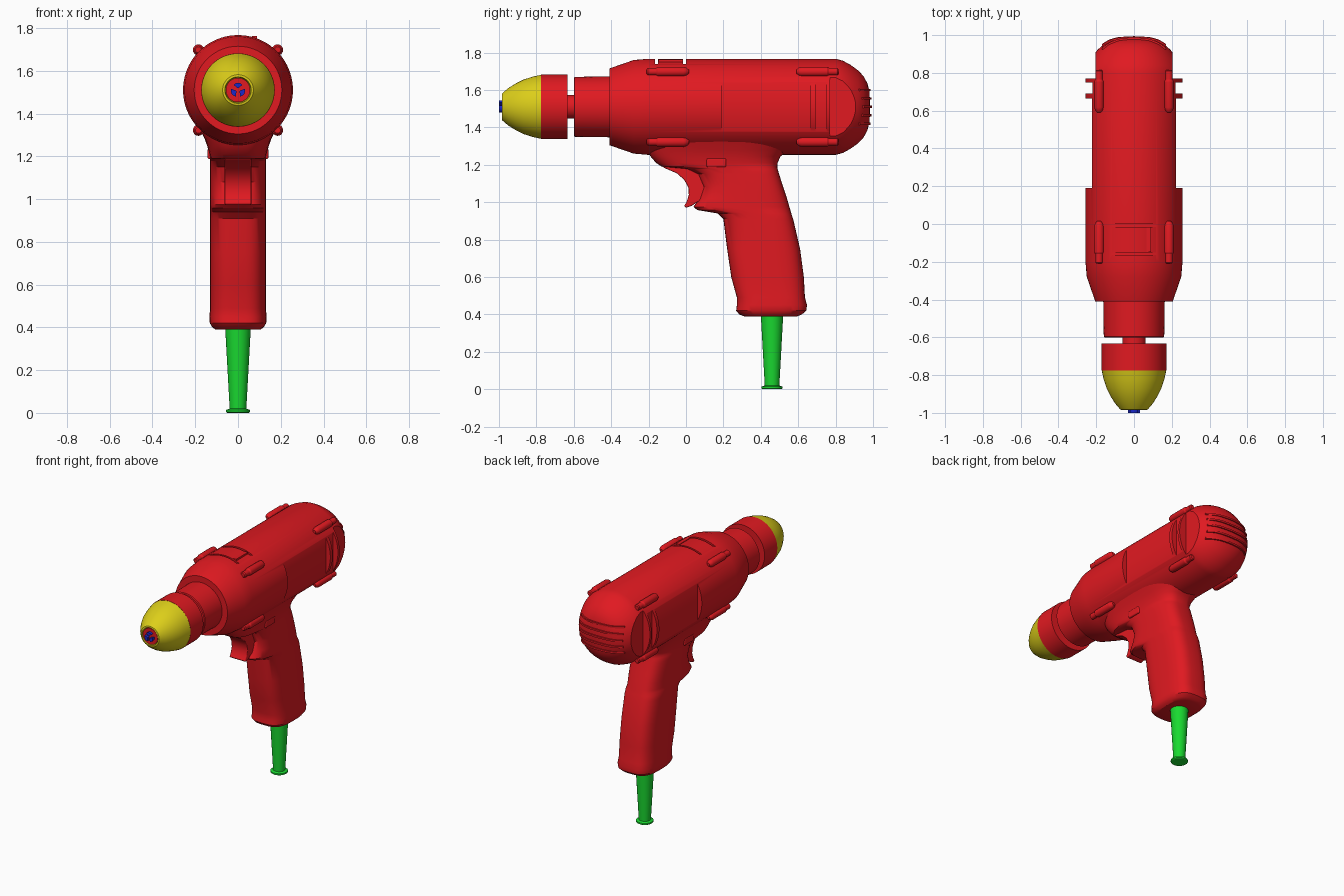
import bpy, bmesh
from math import sin, cos, pi, radians, sqrt, copysign
from mathutils import Vector

if "Cube" in bpy.data.objects:
    bpy.data.objects.remove(bpy.data.objects["Cube"])

AXIS_Z, BODY_R = 1.51, 0.257


def material(name, color):
    m = bpy.data.materials.new(name)
    m.diffuse_color = color
    m.use_nodes = True
    m.node_tree.nodes["Principled BSDF"].inputs["Base Color"].default_value = m.diffuse_color
    return m


RED = material("red", (0.75, 0.01, 0.015, 1))
YELLOW = material("yellow", (0.72, 0.62, 0.01, 1))
GREEN = material("green", (0.01, 0.7, 0.03, 1))
BLUE = material("blue", (0.01, 0.02, 0.6, 1))


def smooth(ob, angle=30):
    bpy.ops.object.select_all(action='DESELECT')
    ob.select_set(True)
    bpy.context.view_layer.objects.active = ob
    bpy.ops.object.shade_smooth_by_angle(angle=radians(angle))


def loft(name, rings, mat):
    """Skin a list of equal-length point rings and cap both ends."""
    bm = bmesh.new()
    rows = [[bm.verts.new(p) for p in ring] for ring in rings]
    n = len(rows[0])
    for a, b in zip(rows, rows[1:]):
        for i in range(n):
            j = (i + 1) % n
            bm.faces.new((a[i], a[j], b[j], b[i]))
    bm.faces.new(rows[0])
    bm.faces.new(rows[-1])
    bmesh.ops.recalc_face_normals(bm, faces=bm.faces)
    me = bpy.data.meshes.new(name)
    bm.to_mesh(me)
    bm.free()
    ob = bpy.data.objects.new(name, me)
    bpy.context.collection.objects.link(ob)
    me.materials.append(mat)
    smooth(ob)
    return ob


def lathe_y(name, profile, mat, x=0, z=AXIS_Z, n=64):
    """Turn (y, radius) pairs around an axis parallel to y."""
    return loft(name, [[(x + r * cos(2 * pi * i / n), y, z + r * sin(2 * pi * i / n))
                        for i in range(n)] for y, r in profile], mat)


def box(name, lo, hi, mat, bevel=0):
    c = [(lo[0], lo[1]), (hi[0], lo[1]), (hi[0], hi[1]), (lo[0], hi[1])]
    ob = loft(name, [[(x, y, z) for x, y in c] for z in (lo[2], hi[2])], mat)
    if bevel:
        add_bevel(ob, bevel)
    return ob


def add_bevel(ob, width):
    m = ob.modifiers.new("bevel", 'BEVEL')
    m.width, m.segments = width, 3
    bpy.context.view_layer.objects.active = ob
    bpy.ops.object.modifier_apply(modifier=m.name)
    smooth(ob)


def cut(ob, cutter):
    m = ob.modifiers.new("cut", 'BOOLEAN')
    m.operation, m.object, m.solver = 'DIFFERENCE', cutter, 'EXACT'
    bpy.context.view_layer.objects.active = ob
    bpy.ops.object.modifier_apply(modifier=m.name)
    bpy.data.objects.remove(cutter)


# Motor housing: turned body with flat sides and a recess on top
tail = [(0.80, BODY_R), (0.84, 0.246), (0.88, 0.224), (0.92, 0.195),
        (0.95, 0.163), (0.97, 0.125), (0.98, 0.085), (0.985, 0.02)]
housing = lathe_y("motor_housing", [(-0.41, 0.205), (-0.28, 0.25), (-0.2, BODY_R)] + tail, RED, n=80)
for s in (-1, 1):
    for y0, y1, x in ((0.19, 0.665, 0.222), (0.692, 0.75, 0.22), (0.77, 1.1, 0.204)):
        a, b = sorted((s * x, s * 0.4))
        cut(housing, box("cutter", (a, y0, 1.2), (b, y1, 1.8), RED))
cut(housing, box("cutter", (-0.128, -0.165, 1.738), (0.128, 0.0, 1.9), RED))
smooth(housing)

# Selector slider in the top recess
arc = [radians(90 + a) for a in range(-28, 29, 4)]
section = [(0.256 * cos(a), 0.256 * sin(a)) for a in arc] + [(0.22 * cos(a), 0.22 * sin(a)) for a in reversed(arc)]
loft("selector_slider", [[(x, y, AXIS_Z + z) for x, z in section] for y in (-0.15, -0.015)], RED)
box("selector_ridge", (0.065, -0.148, 1.73), (0.09, -0.017, 1.762), RED)

# Rear cooling ribs, following the rounded tail


def tail_y(r):
    for (y0, r0), (y1, r1) in zip(tail, tail[1:]):
        if r0 >= r >= r1:
            return y0 + (y1 - y0) * (r0 - r) / (r0 - r1)
    return tail[-1][0]


for k in range(-2, 3):
    h = k * 0.045
    xs = [-0.17 + 0.34 * i / 16 for i in range(17)]
    outline = [(x, tail_y(sqrt(x * x + h * h)) + 0.009) for x in xs] + [(0.15, 0.85), (-0.15, 0.85)]
    loft("rear_rib", [[(x, y, AXIS_Z + h + d) for x, y in outline] for d in (-0.006, 0.006)], RED)

# Corner bumpers: a thick pad with a thinner tip
for s in (-1, 1):
    for t in (-1, 1):
        for start, end, tip in ((0.015, -0.16, -0.21), (0.59, 0.765, 0.815)):
            d = copysign(1, end - start)
            lathe_y("bumper", [(start, 0.01), (start + d * 0.012, 0.021), (start + d * 0.028, 0.026),
                               (end - d * 0.01, 0.026), (end, 0.02), (tip - d * 0.006, 0.02),
                               (tip, 0.014)], RED, s * 0.185, AXIS_Z + t * 0.188, 20)

# Front collar, spindle and chuck
lathe_y("gear_collar", [(-0.6, 0.155), (-0.595, 0.16), (-0.40, 0.163)], RED)
lathe_y("spindle", [(-0.65, 0.062), (-0.59, 0.062)], RED, n=32)
lathe_y("chuck_sleeve", [(-0.775, 0.172), (-0.633, 0.172)], RED)
lathe_y("chuck_nose", [(-0.97, 0.058), (-0.985, 0.062), (-0.983, 0.072), (-0.95, 0.1), (-0.91, 0.125),
                       (-0.87, 0.145), (-0.82, 0.161), (-0.77, 0.172)], YELLOW)
lathe_y("chuck_core", [(-0.981, 0.057), (-0.95, 0.057)], RED, n=32)
for k in range(3):
    mid = radians(90 + 120 * k)
    cx, cz = 0.008 * cos(mid), 0.008 * sin(mid)
    pts = [(cx, cz)] + [(cx + 0.026 * cos(mid + radians(a)), cz + 0.026 * sin(mid + radians(a)))
                        for a in range(-52, 53, 13)]
    loft("chuck_jaw", [[(x, y, AXIS_Z + z) for x, z in pts] for y in (-1.0, -0.96)], BLUE)

# Handle: rounded sections given as z, front y, back y, half width
sections = [(1.34, -0.22, 0.60, 0.185), (1.28, -0.21, 0.55, 0.155), (1.245, -0.19, 0.505, 0.143),
            (1.21, -0.16, 0.49, 0.134), (1.19, -0.13, 0.488, 0.131), (1.178, 0.0, 0.49, 0.13),
            (1.15, 0.06, 0.498, 0.13), (1.08, 0.09, 0.52, 0.13), (1.02, 0.07, 0.54, 0.13),
            (0.975, 0.04, 0.553, 0.13), (0.958, 0.06, 0.558, 0.13), (0.94, 0.17, 0.563, 0.13),
            (0.91, 0.20, 0.573, 0.13), (0.75, 0.22, 0.61, 0.13), (0.6, 0.242, 0.63, 0.13),
            (0.49, 0.272, 0.636, 0.13), (0.45, 0.272, 0.647, 0.134), (0.42, 0.268, 0.643, 0.132),
            (0.40, 0.285, 0.62, 0.12), (0.39, 0.31, 0.595, 0.105)]


def rounded(z, y0, y1, w, n=48, p=3.2):
    ring = []
    for i in range(n):
        c, s = cos(2 * pi * i / n), sin(2 * pi * i / n)
        ring.append((w * copysign(abs(c) ** (2 / p), c),
                     (y0 + y1) / 2 + (y1 - y0) / 2 * copysign(abs(s) ** (2 / p), s), z))
    return ring


handle = loft("handle", [rounded(*s) for s in sections], RED)
smooth(handle, 40)

# Trigger: curved finger hook
hook = [(-0.13, 1.21), (-0.12, 1.185), (-0.05, 1.155), (-0.01, 1.12), (0.012, 1.08), (0.015, 1.04),
        (0.005, 1.005), (-0.01, 0.98), (0.0, 0.97), (0.03, 0.98), (0.06, 1.0), (0.14, 1.02), (0.14, 1.21)]
trigger = loft("trigger", [[(x, y, z) for y, z in hook] for x in (-0.062, 0.062)], RED)
add_bevel(trigger, 0.006)

# Side buttons above the trigger
for s in (-1, 1):
    a, b = sorted((s * 0.1, s * 0.142))
    box("side_button", (a, 0.11, 1.187), (b, 0.215, 1.237), RED, 0.008)

# Cord boot under the handle
boot = [(0.0, 0.05), (0.004, 0.056), (0.014, 0.056), (0.02, 0.039), (0.4, 0.06)]
loft("cord_boot", [[(r * cos(2 * pi * i / 32), 0.46 + r * sin(2 * pi * i / 32), z)
                    for i in range(32)] for z, r in boot], GREEN)
